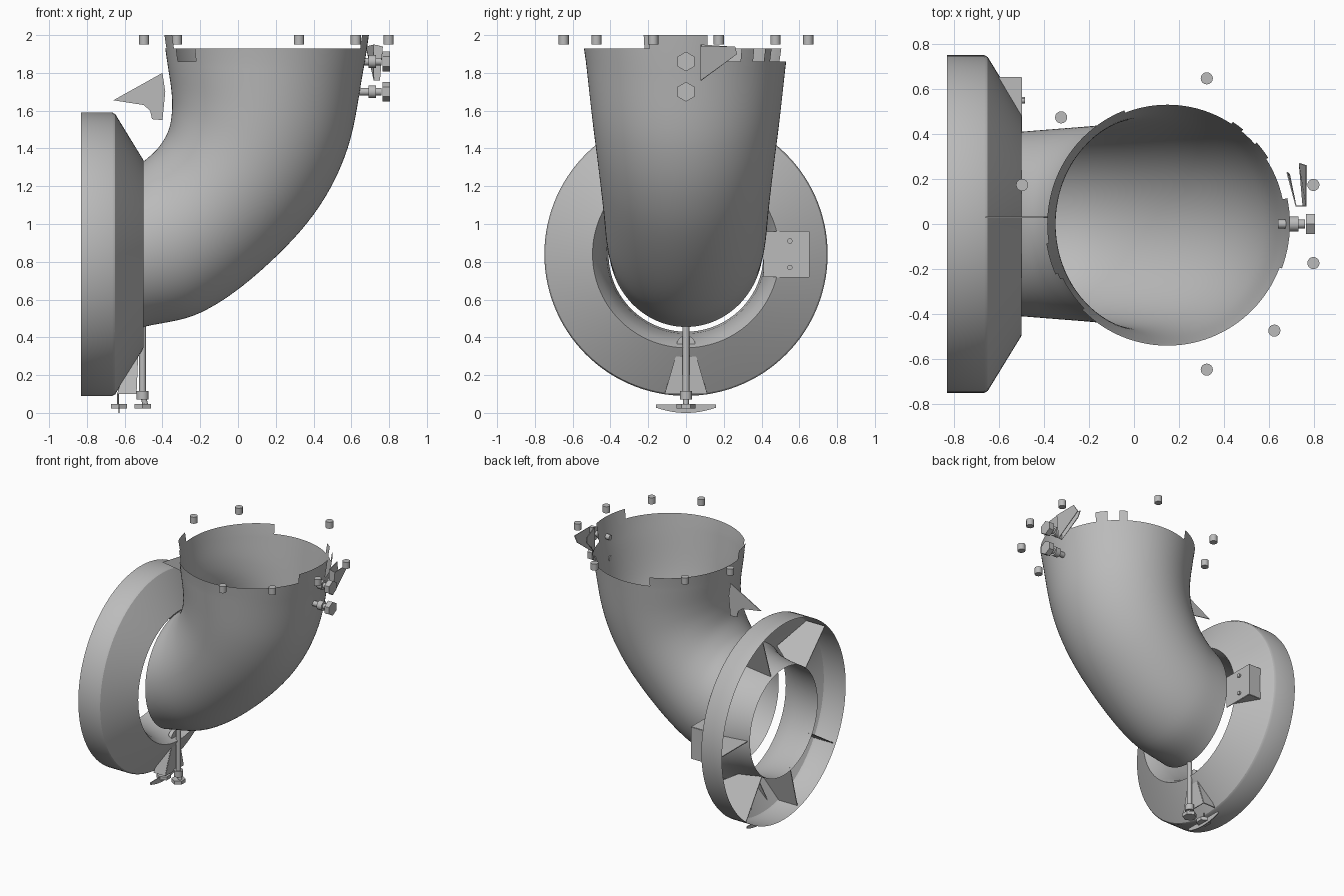
import bpy, bmesh
from math import sin, cos, pi, radians
from mathutils import Vector, Matrix

cube = bpy.data.objects.get("Cube")
if cube:
    bpy.data.objects.remove(cube)

GREY = (0.5, 0.5, 0.5, 1)
mat = bpy.data.materials.new("bare_grey_metal")
mat.use_nodes = True
mat.diffuse_color = GREY
mat.node_tree.nodes["Principled BSDF"].inputs["Base Color"].default_value = GREY

AXIS_Z = 0.84   # height of the intake axis
SEG = 120


def finish(name, bm, smooth=True):
    mesh = bpy.data.meshes.new(name)
    bm.to_mesh(mesh)
    bm.free()
    mesh.materials.append(mat)
    obj = bpy.data.objects.new(name, mesh)
    bpy.context.collection.objects.link(obj)
    if smooth:
        bpy.ops.object.select_all(action="DESELECT")
        obj.select_set(True)
        bpy.context.view_layer.objects.active = obj
        bpy.ops.object.shade_smooth_by_angle(angle=radians(30))
    return obj


def loft(bm, rings):
    rows = [[bm.verts.new(p) for p in ring] for ring in rings]
    for a, b in zip(rows, rows[1:]):
        for i in range(len(a)):
            j = (i + 1) % len(a)
            bm.faces.new((a[i], a[j], b[j], b[i]))
    return rows


def revolve_x(name, profile):
    """Spin (x, radius) points around the intake axis."""
    bm = bmesh.new()
    loft(bm, [[(x, r * cos(2 * pi * i / SEG), AXIS_Z + r * sin(2 * pi * i / SEG))
               for i in range(SEG)] for x, r in profile])
    return finish(name, bm)


def plate(name, *panels, thick=0.006):
    """Thin sheet made from one or more polygons."""
    bm = bmesh.new()
    for pts in panels:
        bm.faces.new([bm.verts.new(p) for p in pts])
    bmesh.ops.remove_doubles(bm, verts=bm.verts, dist=0.0005)
    obj = finish(name, bm, False)
    mod = obj.modifiers.new("thickness", "SOLIDIFY")
    mod.thickness = thick
    mod.offset = 0
    return obj


def rod(name, start, end, r, sides=16):
    start, end = Vector(start), Vector(end)
    d = end - start
    bm = bmesh.new()
    bmesh.ops.create_cone(bm, cap_ends=True, segments=sides, radius1=r, radius2=r,
                          depth=d.length,
                          matrix=Matrix.Translation((start + end) / 2)
                          @ d.to_track_quat("Z", "Y").to_matrix().to_4x4())
    return finish(name, bm, sides > 6)


# Elbow duct: inner bend point, outer bend point, half width
sections = [((-.50, 1.33), (-.50, .455), .41), ((-.425, 1.40), (-.2, .53), .425),
            ((-.37, 1.49), (.1, .735), .44), ((-.35, 1.59), (.4, 1.05), .465),
            ((-.352, 1.70), (.58, 1.40), .495), ((-.375, 1.86), (.672, 1.86), .53)]
keys = [Vector((*a, *b, w, 0)[:5]) for a, b, w in sections]
keys = [2 * keys[0] - keys[1]] + keys + [2 * keys[-1] - keys[-2]]


def spline(p0, p1, p2, p3, t):
    return 0.5 * (2 * p1 + (p2 - p0) * t + (2 * p0 - 5 * p1 + 4 * p2 - p3) * t * t
                  + (3 * p1 - p0 - 3 * p2 + p3) * t ** 3)


def section_ring(k):
    inner, outer = Vector((k[0], 0, k[1])), Vector((k[2], 0, k[3]))
    mid, half = (inner + outer) / 2, (outer - inner) / 2
    return [mid + half * cos(2 * pi * i / SEG) + Vector((0, k[4] * sin(2 * pi * i / SEG), 0))
            for i in range(SEG)]


def rim_height(deg):
    """Ragged rim: tall tabs and missing bites."""
    if deg > 338 or deg < 12 or 190 < deg < 204:
        return 2.0
    if 33 < deg < 42 or 50 < deg < 57:
        return 1.93
    if deg < 110 or 207 < deg < 225:
        return 1.86
    return 1.93


bm = bmesh.new()
rings = []
for s in range(len(sections) - 1):
    rings += [section_ring(spline(*keys[s:s + 4], t / 8)) for t in range(8)]
rings.append(section_ring(keys[-2]))
top = loft(bm, rings)[-1]
centre = Vector((0.15, 0, 0))
for i in range(SEG):
    h = rim_height((i + 0.5) * 360 / SEG) - 1.86
    if h > 0.01:
        a, b = top[i], top[(i + 1) % SEG]
        up = []
        for v in (b, a):
            out = Vector((v.co.x, v.co.y, 0)) - centre
            up.append(bm.verts.new(v.co + out.normalized() * 0.15 * h + Vector((0, 0, h))))
        bm.faces.new((a, b, *up))
bmesh.ops.remove_doubles(bm, verts=bm.verts, dist=0.0005)
finish("elbow_duct", bm)

# Intake collar: outer shroud with cone, and the inner funnel
revolve_x("collar_shroud", [(-.83, .75), (-.665, .75), (-.65, .742), (-.505, .505), (-.5, .495)])
revolve_x("collar_funnel", [(-.5, .495), (-.55, .465), (-.62, .44), (-.72, .42), (-.83, .41)])

# Radial vanes between funnel and shroud
for deg in (0, 72, 135, 213, 255, 305):
    c, s = cos(radians(deg)), sin(radians(deg))
    plate("collar_vane", [(x, r * c, AXIS_Z + r * s) for x, r in
                          ((-.81, .41), (-.81, .745), (-.655, .745), (-.52, .51), (-.62, .44))])

# Loose studs around the rim
for deg in (165, 135, 75, 15, -15, -45, -75):
    x, y = 0.15 + 0.67 * cos(radians(deg)), 0.67 * sin(radians(deg))
    rod("rim_stud", (x, y, 1.95), (x, y, 2.0), 0.027)

# Hex bolts on the outer side of the duct
for z in (1.86, 1.70):
    rod("bolt_shank", (.64, 0, z), (.76, 0, z), .02)
    rod("bolt_collar", (.69, 0, z), (.73, 0, z), .034)
    rod("bolt_head", (.765, 0, z), (.805, 0, z), .052, 6)

# Torn sheet beside the bolts
plate("torn_clip",
      [(.68, .23, 1.94), (.72, .08, 1.95), (.72, .08, 1.76), (.69, .22, 1.89)],
      [(.72, .08, 1.95), (.765, .08, 1.94), (.75, .08, 1.76), (.72, .08, 1.76)],
      [(.765, .08, 1.94), (.765, .26, 1.94), (.735, .27, 1.90), (.75, .08, 1.76)])

# Torn fin on the inside of the bend
plate("torn_fin", [(x, .03, z) for x, z in
                   ((-.66, 1.655), (-.40, 1.80), (-.385, 1.70), (-.40, 1.55),
                    (-.455, 1.555), (-.465, 1.60), (-.50, 1.63))])

# Side bracket with two rivets
plate("side_bracket", [(-.50, y, z) for y, z in ((.41, .72), (.65, .72), (.65, .96), (.41, .96))])
for z in (.72, .96):
    plate("bracket_gusset", [(-.5, .48, z), (-.5, .65, z), (-.6, .65, z)])
plate("bracket_flange", [(-.5, .65, .72), (-.5, .65, .96), (-.6, .65, .96), (-.6, .65, .72)])
for z in (.77, .91):
    rod("bracket_rivet", (-.51, .55, z), (-.485, .55, z), .014, 12)

# Bottom strut: wedge bracket, rod, nuts and curved foot
for side in (-1, 1):
    plate("strut_cheek", [(-.64, side * .11, .10), (-.54, side * .11, .10),
                          (-.53, side * .04, .34), (-.56, side * .04, .36)])
plate("strut_face", [(-.54, -.11, .10), (-.54, .11, .10), (-.53, .04, .34), (-.53, -.04, .34)])
rod("strut_rod", (-.505, 0, .10), (-.505, 0, .46), .018)
rod("strut_cap", (-.53, 0, .36), (-.56, 0, .36), .05)
rod("strut_nut", (-.505, 0, .07), (-.505, 0, .115), .032)
rod("strut_neck", (-.49, 0, .04), (-.50, 0, .08), .015)
for x in (-.505, -.63):
    rod("foot_nut", (x, 0, .022), (x, 0, .048), .05, 6)
rod("foot_pin", (-.635, 0, .04), (-.635, 0, .10), .005, 8)
arc = [(-.63, .16 * t / 6, .028 * (t / 6) ** 2) for t in range(-6, 7)]
plate("curved_foot", arc + [(-.63, .16, .045), (-.63, -.16, .045)])
